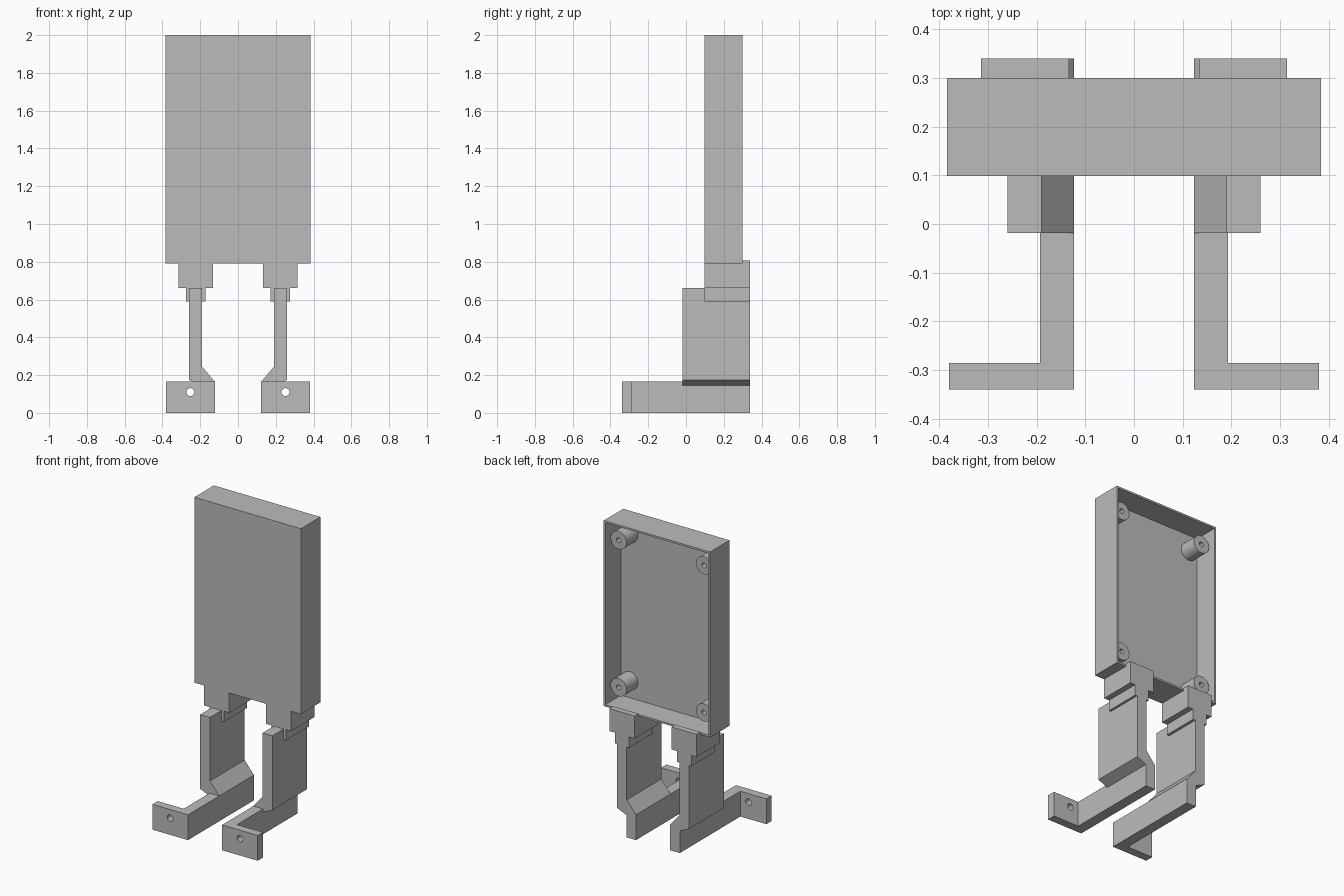
import bpy, bmesh, math
from mathutils import Vector

if "Cube" in bpy.data.objects:
    bpy.data.objects.remove(bpy.data.objects["Cube"])

grey = bpy.data.materials.new("plain grey")
grey.diffuse_color = (0.5, 0.5, 0.5, 1)
grey.use_nodes = True
grey.node_tree.nodes["Principled BSDF"].inputs["Base Color"].default_value = grey.diffuse_color


def finish(name, bm, smooth=False):
    bmesh.ops.recalc_face_normals(bm, faces=bm.faces)
    me = bpy.data.meshes.new(name)
    bm.to_mesh(me)
    bm.free()
    me.materials.append(grey)
    if smooth:
        for p in me.polygons:
            p.use_smooth = True
        me.set_sharp_from_angle(angle=math.radians(35))
    ob = bpy.data.objects.new(name, me)
    bpy.context.collection.objects.link(ob)
    return ob


def prism(name, pts, offset):
    """Closed profile pushed along offset."""
    bm = bmesh.new()
    face = bm.faces.new([bm.verts.new(p) for p in pts])
    ext = bmesh.ops.extrude_face_region(bm, geom=[face])
    bmesh.ops.translate(bm, vec=Vector(offset),
                        verts=[v for v in ext["geom"] if isinstance(v, bmesh.types.BMVert)])
    return finish(name, bm)


def lathe_y(name, x, z, profile, steps=32):
    """(radius, y) profile turned about an axis along y."""
    bm = bmesh.new()
    rings = []
    for r, y in profile:
        rings.append([bm.verts.new((x + r * math.cos(2 * math.pi * i / steps), y,
                                    z + r * math.sin(2 * math.pi * i / steps)))
                      for i in range(steps)])
    for a, b in zip(rings, rings[1:]):
        for i in range(steps):
            j = (i + 1) % steps
            bm.faces.new((a[i], a[j], b[j], b[i]))
    bm.faces.new(rings[0])
    bm.faces.new(rings[-1])
    return finish(name, bm, True)


# Case: shallow tray open at the back
W, Y0, Y1, Z0, Z1, FLOOR = 0.384, 0.099, 0.30, 0.79, 2.0, 0.138
bm = bmesh.new()
bmesh.ops.create_cube(bm, size=1)
for v in bm.verts:
    v.co = (v.co.x * 2 * W, Y1 if v.co.y > 0 else Y0, Z1 if v.co.z > 0 else Z0)
bm.normal_update()
back = max(bm.faces, key=lambda f: f.normal.y)
bmesh.ops.inset_region(bm, faces=[back], thickness=0.017)
inner = bmesh.ops.extrude_discrete_faces(bm, faces=[back])["faces"][0]
for v in inner.verts:
    v.co.y = FLOOR
finish("case", bm)

# Screw posts in the case corners
for x in (-0.308, 0.308):
    for z in (0.915, 1.875):
        lathe_y("screw_post", x, z, [(0.058, FLOOR - 0.01), (0.058, 0.255),
                                     (0.016, 0.255), (0.016, FLOOR + 0.005)])

for s, side in ((-1, "left"), (1, "right")):
    # Upper mount under the case, with a lip behind it
    prism(side + "_mount", [(s * 0.133, y, z) for y, z in (
        (Y0, 0.66), (0.34, 0.66), (0.34, 0.807), (Y1, 0.807), (Y1, Z0), (Y0, Z0))],
        (s * 0.181, 0, 0))
    # Stepped collar
    prism(side + "_collar", [(s * x, Y0, z) for x, z in (
        (0.172, 0.59), (0.276, 0.59), (0.276, 0.66), (0.172, 0.66))], (0, 0.34 - Y0, 0))
    # Leg plate with its cranked lower end
    prism(side + "_leg", [(s * x, -0.018, z) for x, z in (
        (0.123, 0), (0.193, 0), (0.193, 0.145), (0.26, 0.175), (0.26, 0.66),
        (0.19, 0.66), (0.19, 0.245), (0.123, 0.165))], (0, 0.358, 0))
    # L-shaped foot with a drilled front flange
    foot = prism(side + "_foot", [(s * x, y, 0) for x, y in (
        (0.123, -0.34), (0.38, -0.34), (0.38, -0.285), (0.193, -0.285),
        (0.193, -0.018), (0.123, -0.018))], (0, 0, 0.165))
    drill = lathe_y("drill_cutter", s * 0.252, 0.11, [(0.021, -0.4), (0.021, -0.25)])
    drill.hide_render = True
    mod = foot.modifiers.new("hole", "BOOLEAN")
    mod.operation, mod.solver, mod.object = "DIFFERENCE", "EXACT", drill
    bpy.context.view_layer.update()
    dg = bpy.context.evaluated_depsgraph_get()
    cut = bpy.data.meshes.new_from_object(foot.evaluated_get(dg))
    foot.modifiers.clear()
    foot.data = cut
    bpy.data.objects.remove(drill)
